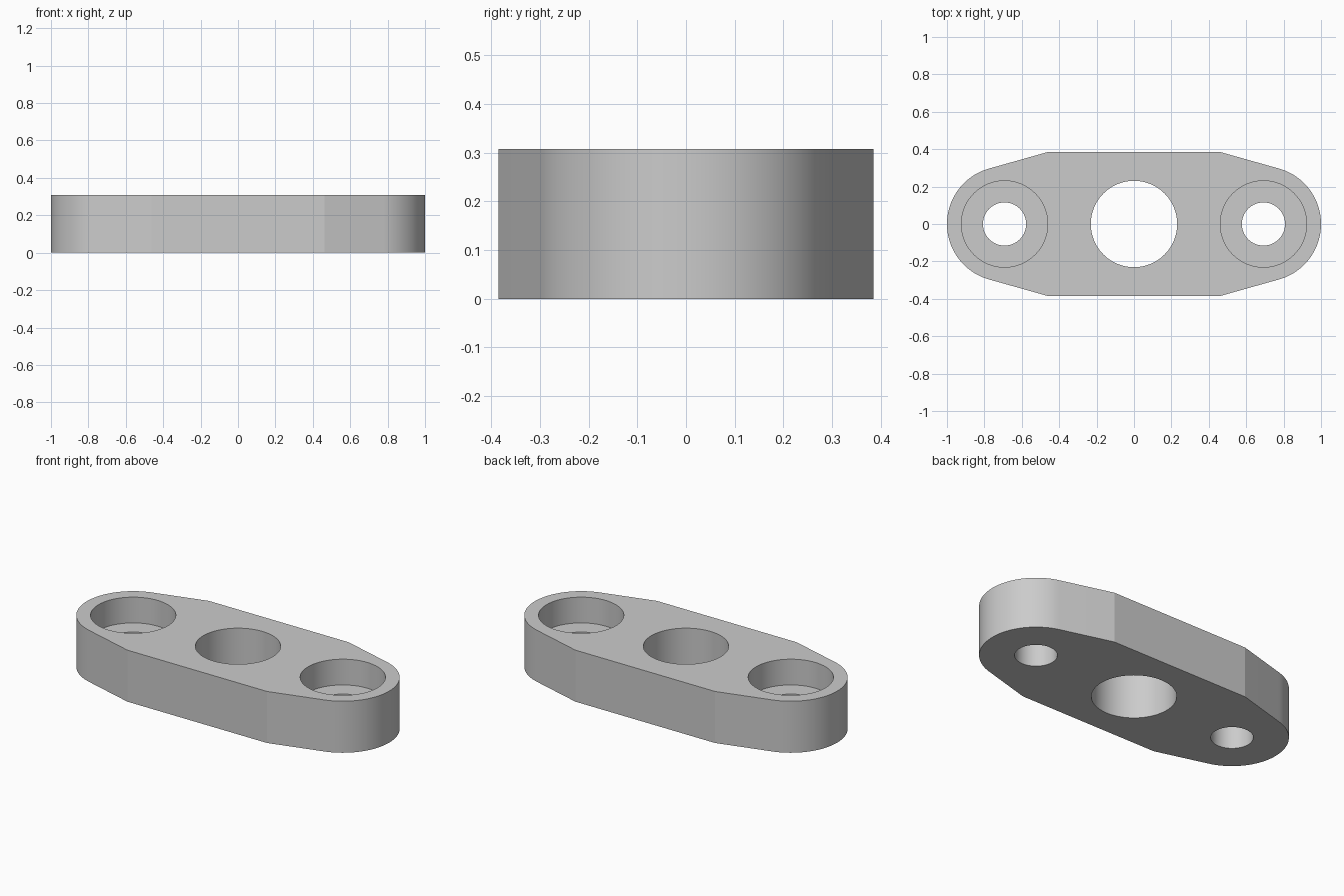
import bpy, bmesh, math

cube = bpy.data.objects.get("Cube")
if cube:
    bpy.data.objects.remove(cube, do_unlink=True)

U = 1 / 13            # design unit: the plate is 26 units long
HEIGHT = 4 * U
BOLT_X = 9 * U        # bolt hole centres
END_R = 4 * U         # rounded end radius
CORNER = (6 * U, 5 * U)

# Single grey material
grey = bpy.data.materials.new("grey metal")
grey.use_nodes = True
colour = (0.6, 0.6, 0.6, 1)
grey.diffuse_color = colour
grey.node_tree.nodes["Principled BSDF"].inputs["Base Color"].default_value = colour


def extrude_profile(name, points, z0, z1):
    """Closed prism from a flat outline."""
    bm = bmesh.new()
    face = bm.faces.new([bm.verts.new((x, y, z0)) for x, y in points])
    new = bmesh.ops.extrude_face_region(bm, geom=[face])["geom"]
    bmesh.ops.translate(bm, vec=(0, 0, z1 - z0),
                        verts=[v for v in new if isinstance(v, bmesh.types.BMVert)])
    bmesh.ops.recalc_face_normals(bm, faces=bm.faces)
    mesh = bpy.data.meshes.new(name)
    bm.to_mesh(mesh)
    bm.free()
    mesh.materials.append(grey)
    obj = bpy.data.objects.new(name, mesh)
    bpy.context.collection.objects.link(obj)
    return obj


def arc(cx, radius, start, end, steps):
    angles = [start + (end - start) * i / steps for i in range(steps + 1)]
    return [(cx + radius * math.cos(a), radius * math.sin(a)) for a in angles]


# Plate outline: straight middle, tapers tangent to the round ends
dx, dy = CORNER[0] - BOLT_X, CORNER[1]
tangent = math.atan2(dy, dx) - math.acos(END_R / math.hypot(dx, dy))
right_half = [(CORNER[0], -CORNER[1])]
right_half += arc(BOLT_X, END_R, -tangent, tangent, 48)
right_half.append(CORNER)
outline = right_half + [(-x, -y) for x, y in right_half]
plate = extrude_profile("flange_plate", outline, 0, HEIGHT)


def drill(cx, radius, z0, z1):
    """Cut a round hole between two heights."""
    circle = arc(cx, radius, 0, math.tau, 96)[:-1]
    cutter = extrude_profile("hole_cutter", circle, z0, z1)
    cutter.hide_render = True
    mod = plate.modifiers.new("hole", "BOOLEAN")
    mod.operation = "DIFFERENCE"
    mod.solver = "EXACT"
    mod.object = cutter
    bpy.context.view_layer.objects.active = plate
    bpy.ops.object.modifier_apply(modifier=mod.name)
    bpy.data.objects.remove(cutter, do_unlink=True)


# Centre bore, then counterbored bolt holes
drill(0, 3 * U, -U, HEIGHT + U)
for side in (-1, 1):
    drill(side * BOLT_X, 3 * U, HEIGHT / 2, HEIGHT + U)
    drill(side * BOLT_X, 1.5 * U, -U, HEIGHT)

# Smooth round walls, crisp rims and corners
bpy.ops.object.select_all(action="DESELECT")
plate.select_set(True)
bpy.context.view_layer.objects.active = plate
bpy.ops.object.shade_smooth_by_angle(angle=math.radians(10))
